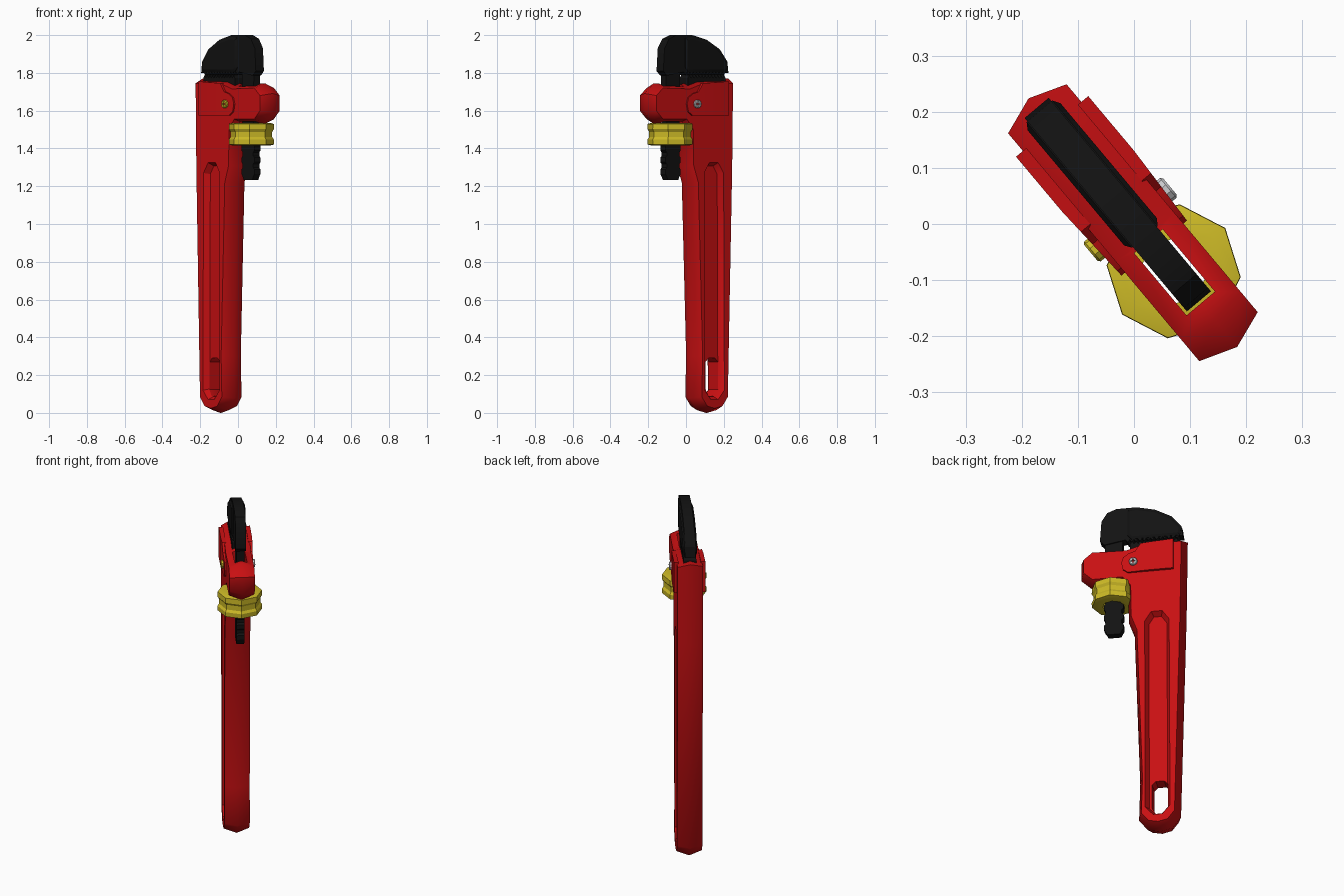
import bpy, bmesh, math
from mathutils import Vector

cube = bpy.data.objects.get("Cube")
if cube:
    bpy.data.objects.remove(cube, do_unlink=True)

TURN = math.radians(-50)


def material(name, color):
    m = bpy.data.materials.new(name)
    m.use_nodes = True
    m.diffuse_color = (*color, 1)
    bsdf = m.node_tree.nodes["Principled BSDF"]
    bsdf.inputs["Base Color"].default_value = (*color, 1)
    bsdf.inputs["Roughness"].default_value = 0.6
    return m


RED = material("red paint", (0.58, 0.005, 0.006))
BLACK = material("black steel", (0.006, 0.006, 0.006))
YELLOW = material("yellow brass", (0.62, 0.50, 0.02))
SILVER = material("silver steel", (0.6, 0.6, 0.62))


def finish(name, bm, mat, angle=45):
    """Turn a bmesh into an object swung to the tool's heading."""
    bmesh.ops.recalc_face_normals(bm, faces=bm.faces)
    me = bpy.data.meshes.new(name)
    bm.to_mesh(me)
    bm.free()
    ob = bpy.data.objects.new(name, me)
    bpy.context.collection.objects.link(ob)
    ob.rotation_euler.z = TURN
    if mat:
        me.materials.append(mat)
        smooth(ob, angle)
    return ob


def activate(ob):
    bpy.ops.object.select_all(action='DESELECT')
    ob.select_set(True)
    bpy.context.view_layer.objects.active = ob


def smooth(ob, angle):
    activate(ob)
    bpy.ops.object.shade_smooth_by_angle(angle=math.radians(angle))


def loft(layers):
    """Skin side outlines (width, height) placed at several depths."""
    bm = bmesh.new()
    rings = [[bm.verts.new((u, v, z)) for u, z in pts] for v, pts in layers]
    for a, b in zip(rings, rings[1:]):
        for i in range(len(a)):
            j = (i + 1) % len(a)
            bm.faces.new((a[i], a[j], b[j], b[i]))
    bm.faces.new(rings[0])
    bm.faces.new(rings[-1])
    return bm


def offset(pts, d):
    """Move a counter-clockwise outline outward by d with mitred corners."""
    out = []
    for i, p in enumerate(pts):
        p, a, b = Vector(p), Vector(pts[i - 1]), Vector(pts[(i + 1) % len(pts)])
        e, f = (p - a).normalized(), (b - p).normalized()
        n1, n2 = Vector((e.y, -e.x)), Vector((f.y, -f.x))
        m = (n1 + n2).normalized()
        out.append(tuple(p + m * (d / max(m.dot(n1), 0.5))))
    return out


def box(name, u0, u1, v, z0, z1):
    return finish(name, loft([(-v, r := [(u0, z0), (u1, z0), (u1, z1), (u0, z1)]), (v, r)]), None)


def cut(ob, cutters):
    activate(ob)
    for c in cutters:
        c.hide_render = True
        mod = ob.modifiers.new("cut", 'BOOLEAN')
        mod.operation = 'DIFFERENCE'
        mod.solver = 'EXACT'
        mod.object = c
        bpy.ops.object.modifier_apply(modifier=mod.name)
        bpy.data.objects.remove(c, do_unlink=True)


# Handle and housing: one outline with a raised centre ridge all round
outline = [(-.142, .024), (-.09, .036), (-.052, .085), (-.058, .3), (-.028, 1.22),
           (.004, 1.31), (.006, 1.5), (.05, 1.555), (.215, 1.555), (.262, 1.6),
           (.262, 1.68), (.215, 1.72), (.03, 1.715), (-.05, 1.74), (-.268, 1.745),
           (-.262, 1.3), (-.232, .085), (-.195, .036)]
body = finish("handle_body", loft([(-.068, outline), (0, offset(outline, .024)),
                                   (.068, outline)]), RED)

# Long recess on both sides, hanging hole, and slot for the shank
recess = [(-.165, .07), (-.115, .07), (-.072, .12), (-.07, 1.27), (-.105, 1.325),
          (-.165, 1.325), (-.203, 1.27), (-.208, .12)]
hole = [(-.165, .09), (-.125, .09), (-.105, .125), (-.105, .27), (-.125, .29),
        (-.17, .29), (-.19, .27), (-.19, .125)]
cutters = [finish("recess_cutter", loft([(s * .036, offset(recess, -.018)),
                                         (s * .0681, recess), (s * .1, recess)]), None)
           for s in (-1, 1)]
cutters.append(finish("hole_cutter", loft([(-.1, hole), (.1, hole)]), None))
cutters.append(box("slot_cutter", .04, .185, .033, 1.45, 1.9))
cut(body, cutters)
smooth(body, 45)

# Cheek plates on both sides of the housing, thinning toward the pin
cheek = [(-.227, 1.575), (.02, 1.575), (.047, 1.595), (.056, 1.635), (.045, 1.67),
         (.015, 1.69), (-.02, 1.70), (-.05, 1.745), (-.227, 1.755)]
for side, s in (("right", -1), ("left", 1)):
    bm = loft([(s * .06, cheek), (s * .084, cheek)])
    bmesh.ops.bisect_plane(bm, geom=bm.verts[:] + bm.edges[:] + bm.faces[:],
                           plane_co=(-.1, 0, 0), plane_no=(1, 0, 0))
    for v in bm.verts:
        if abs(v.co.y) > .07:
            v.co.y -= s * max(0, v.co.x + .1) * .05
    finish(side + "_cheek_plate", bm, RED, 30)

# Pivot screws with cross recesses
for name, s, mat in (("right_pivot_screw", -1, YELLOW), ("left_pivot_screw", 1, SILVER)):
    ring = [(-.01 + .023 * math.cos(a * math.pi / 5), 1.635 + .023 * math.sin(a * math.pi / 5))
            for a in range(10)]
    screw = finish(name, loft([(s * .07, ring), (s * .088, ring),
                               (s * .092, offset(ring, -.004))]), mat, 30)
    cut(screw, [box("cross_cutter", -.01 - w, -.01 + w, .2, 1.635 - h, 1.635 + h)
                for w, h in ((.003, .013), (.013, .003))])


def teeth(u0, u1, low, high, n):
    """Zigzag edge running from u0 to u1."""
    step = (u1 - u0) / n
    pts = []
    for i in range(n):
        pts += [(u0 + i * step, low), (u0 + (i + .5) * step, high)]
    return pts + [(u1, low)]


# Fixed lower jaw set into the top of the housing
heel = [(-.245, 1.7), (.015, 1.7)] + teeth(.015, -.245, 1.772, 1.788, 12)
finish("lower_jaw", loft([(-.034, heel), (.034, heel)]), BLACK, 20)

# Hooked upper jaw: slim full profile plus a thicker toothed head
crown = [(.18, 1.81), (.172, 1.93), (.14, 1.98), (.09, 2.0), (-.02, 2.0), (-.12, 1.975),
         (-.21, 1.925), (-.262, 1.86), (-.27, 1.8)]
hook = teeth(-.25, .04, 1.805, 1.79, 13) + [(.155, 1.785)] + crown
finish("upper_jaw", loft([(-.028, hook), (.028, hook)]), BLACK, 30)
head = [(-.255, 1.805), (.01, 1.805), (.03, 1.83), (.03, 1.985), (-.02, 1.99), (-.12, 1.966),
        (-.208, 1.917), (-.262, 1.85)]
slim = offset(head, -.012)
finish("jaw_head", loft([(-.038, slim), (-.03, head), (.03, head), (.038, slim)]), BLACK, 30)

# Threaded shank with wavy edges on its lower length
right = [(.142, 1.232), (.15, 1.25)]
for i in range(4):
    z = 1.265 + i * .062
    right += [(.16, z), (.16, z + .024), (.15, z + .034), (.15, z + .052)]
right.append((.156, 1.82))
left = [(.214 - u, z) for u, z in reversed(right)]
shank = right + left
finish("threaded_shank", loft([(-.021, shank), (.021, shank)]), BLACK, 30)

# Eight-sided adjusting nut, turned from a closed profile
profile = [(.06, 1.415), (.098, 1.415), (.119, 1.421), (.12, 1.447), (.111, 1.46),
           (.111, 1.488), (.12, 1.502), (.119, 1.53), (.096, 1.536), (.06, 1.536)]
bm = bmesh.new()
loops = []
for k in range(8):
    a = k * math.pi / 4
    loops.append([bm.verts.new((.11 + r * math.cos(a), r * math.sin(a), z)) for r, z in profile])
for k in range(8):
    p, q = loops[k], loops[(k + 1) % 8]
    for i in range(len(profile)):
        j = (i + 1) % len(profile)
        bm.faces.new((p[i], q[i], q[j], p[j]))
finish("adjusting_nut", bm, YELLOW, 25)
